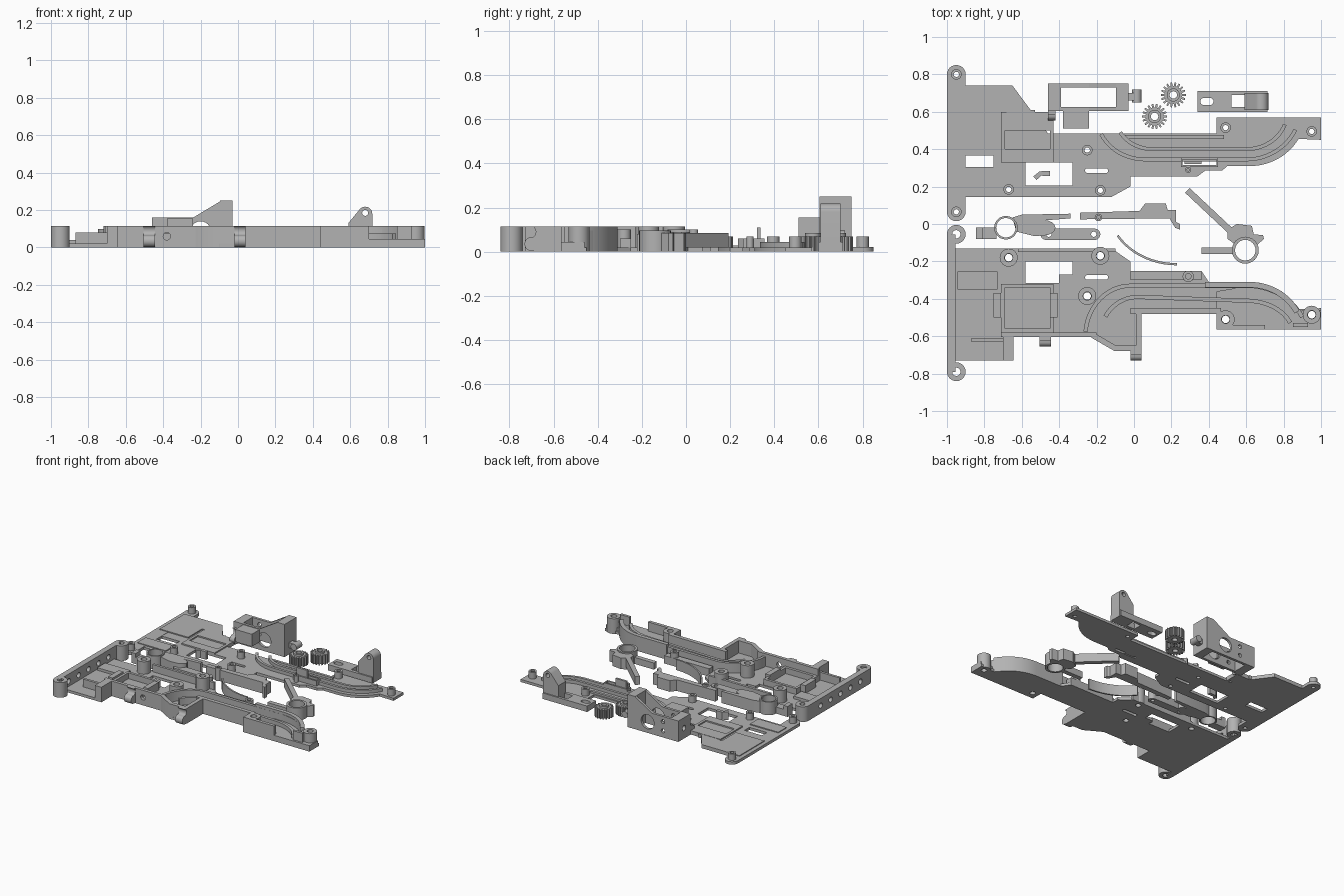
import bpy
import math
from mathutils import Matrix, Vector

if "Cube" in bpy.data.objects:
    bpy.data.objects.remove(bpy.data.objects["Cube"])

metal = bpy.data.materials.new("plain_grey")
metal.use_nodes = True
GREY = (0.45, 0.45, 0.45, 1)
metal.diffuse_color = GREY
metal.node_tree.nodes["Principled BSDF"].inputs["Base Color"].default_value = GREY

# Local frames for profiles drawn in the plan, front and side planes
FRAMES = {
    "Z": Matrix.Identity(4),
    "Y": Matrix.Rotation(math.pi / 2, 4, "X"),
    "X": Matrix(((0, 0, 1, 0), (1, 0, 0, 0), (0, 1, 0, 0), (0, 0, 0, 1))),
}


def prism(name, low, high, outline, holes=(), axis="Z"):
    """Filled profile with holes, extruded from low to high along an axis."""
    curve = bpy.data.curves.new(name, "CURVE")
    curve.dimensions = "2D"
    curve.fill_mode = "BOTH"
    curve.extrude = (high - low) / 2
    for loop in [outline, *holes]:
        spline = curve.splines.new("POLY")
        spline.points.add(len(loop) - 1)
        for point, (u, v) in zip(spline.points, loop):
            point.co = (u, v, 0, 1)
        spline.use_cyclic_u = True
    helper = bpy.data.objects.new(name + "_profile", curve)
    bpy.context.collection.objects.link(helper)
    graph = bpy.context.evaluated_depsgraph_get()
    mesh = bpy.data.meshes.new_from_object(helper.evaluated_get(graph))
    bpy.data.objects.remove(helper)
    mesh.transform(FRAMES[axis])
    shift = Vector((0, 0, 0))
    shift["XYZ".index(axis)] = (low + high) / 2
    mesh.transform(Matrix.Translation(shift))
    finish(mesh)
    part = bpy.data.objects.new(name, mesh)
    bpy.context.collection.objects.link(part)
    return part


def finish(mesh):
    import bmesh
    bm = bmesh.new()
    bm.from_mesh(mesh)
    bmesh.ops.remove_doubles(bm, verts=bm.verts, dist=1e-5)
    bmesh.ops.recalc_face_normals(bm, faces=bm.faces)
    bm.to_mesh(mesh)
    bm.free()
    mesh.materials.clear()
    mesh.materials.append(metal)
    mesh.shade_smooth()
    mesh.set_sharp_from_angle(angle=math.radians(30))


def arc(u, v, ru, rv, start, end, steps=12):
    angles = [math.radians(start + (end - start) * i / steps) for i in range(steps + 1)]
    return [(u + ru * math.cos(a), v + rv * math.sin(a)) for a in angles]


def circle(u, v, r):
    return arc(u, v, r, r, 0, 345, 23)


def rect(left, right, bottom, top):
    return [(left, bottom), (right, bottom), (right, top), (left, top)]


def capsule(left, right, v, r):
    return arc(left, v, r, r, 90, 270) + arc(right, v, r, r, -90, 90)


def flip(points):
    return [(u, -v) for u, v in points]


def box(name, left, right, front, back, low, high):
    return prism(name, low, high, rect(left, right, front, back))


def boss(name, spot, r, bore, low, high):
    return prism(name, low, high, circle(*spot, r), [circle(*spot, bore)])


def wall(name, low, high, path, width):
    """Constant-width wall following an open path."""
    sides = ([], [])
    pts = [Vector(p) for p in path]
    for i, p in enumerate(pts):
        along = (pts[min(i + 1, len(pts) - 1)] - pts[max(i - 1, 0)]).normalized()
        normal = Vector((-along.y, along.x)) * width / 2
        sides[0].append(tuple(p + normal))
        sides[1].append(tuple(p - normal))
    return prism(name, low, high, sides[0] + sides[1][::-1])


FLOOR = 0.02
TALL = 0.115
tip_edge = arc(.62, -.6, .3, .29, 90, 30)
track_outer = arc(-.02, -.6, .24, .27, 175, 90) + arc(.6, -.62, .33, .29, 90, 25)
track_inner = arc(.02, -.6, .2, .21, 150, 90) + arc(.6, -.59, .25, .18, 90, 20)
screws = [(-.67, -.18), (-.18, -.17), (-.25, -.385), (.49, -.51), (.95, -.485)]
corner_posts = [(-.95, -.055), (-.95, -.79)]
slot = capsule(-.25, -.15, -.285, .012)

# Front frame floor
front_outline = [(-.96, -.13), (-.12, -.13), (-.02, -.2), (-.02, -.25), (.36, -.25),
                 (.4, -.31), *tip_edge, (1, -.45), (1, -.565), (.44, -.565), (.44, -.48),
                 (.04, -.48), (.04, -.68), (-.1, -.68), (-.21, -.605), (-.65, -.605),
                 (-.65, -.73), (-.96, -.73)]
window = [(-.58, -.2), (-.33, -.2), (-.33, -.27), (-.4, -.27), (-.4, -.315), (-.58, -.315)]
pin_holes = [circle(u, -.325, .012) for u in (-.89, -.79)]
prism("front_frame_floor", 0, FLOOR, front_outline,
      [window, slot, *pin_holes, *[circle(*s, .02) for s in screws]])

# Front frame side rail with drilled holes and end posts
rail_holes = [circle(v, .06, .02) for v in (-.2, -.32, -.44, -.56, -.68)]
prism("front_side_rail", -1, -.955, rect(-.79, -.055, 0, TALL), rail_holes, "X")
for spot in corner_posts:
    boss("front_corner_post", spot, .05, .022, 0, TALL)
for spot in screws:
    boss("front_screw_boss", spot, .048, .022, 0, TALL)

# Front frame perimeter and track walls
wall("front_tip_wall", 0, TALL, [(.38, -.325), *arc(.62, -.6, .285, .275, 90, 28)], .03)
wall("front_track_outer_wall", 0, .095, track_outer, .022)
wall("front_track_inner_wall", 0, .075, track_inner, .022)
prism("front_tip_floor", 0, .045, [(.44, -.36), *arc(.62, -.6, .28, .27, 90, 30),
                                   (1, -.46), (1, -.565), (.44, -.565)],
      [circle(*s, .02) for s in screws[-2:]])
box("front_tip_fence", .44, .7, -.565, -.54, 0, TALL)
box("front_tip_fence_end", .44, .465, -.565, -.46, 0, TALL)
box("front_tip_stop", .85, .93, -.55, -.53, 0, TALL)
box("front_long_wall", -.02, .465, -.48, -.45, 0, TALL)
box("front_leg_wall", .01, .04, -.68, -.46, 0, TALL)
wall("front_slanted_wall", 0, TALL, [(-.22, -.595), (-.1, -.665), (.04, -.665)], .03)
prism("front_motor_wall", -.605, -.58, rect(-.71, -.2, 0, TALL),
      [circle(-.38, .06, .02)], "Y").location.y = 0
box("front_left_wall", -.7, -.645, -.73, -.6, 0, TALL)
box("front_left_block", -.87, -.7, -.63, -.61, 0, .08)
box("front_pin_pad", -.945, -.73, -.35, -.255, 0, .04)
box("front_rear_wall", -.62, -.1, -.15, -.13, 0, .075)
box("front_guide_block", -.02, .36, -.3, -.25, 0, .06)
boss("front_guide_post", (.29, -.28), .03, .015, 0, .1)

# Motor tray of the front frame
prism("motor_tray", 0, .065, rect(-.71, -.43, -.58, -.32), [rect(-.69, -.45, -.56, -.34)])
for left in (-.75, -.45):
    box("tray_ear", left, left + .04, -.5, -.37, 0, .08)

# Hooked spring clips
hook = arc(0, .035, .026, .03, 270, 90) + arc(.005, .09, .02, .025, -70, 90) 
for left, wide, base in ((-.505, .06, -.63), (-.02, .06, -.705), (-.46, .04, .58)):
    path = [(base + u, v) for u, v in hook]
    prism("spring_clip", left, left + wide, path + [(base + .03, TALL), (base + .03, 0)], axis="X")

# Back frame floor with side strip
back_outline = [(-.975, .74), (-.65, .74), (-.46, .485), (.44, .485), (.44, .57), (1, .57),
                (1, .45), *flip(tip_edge)[::-1], (.5, .31), (.47, .285), (.38, .285),
                (.34, .255), (-.02, .255), (-.02, .2), (-.12, .145), (-.975, .145)]
back_screws = [(-.67, .185), (-.18, .18), (-.25, .395), (.49, .515), (.95, .495)]
prism("back_frame_floor", 0, FLOOR, back_outline,
      [rect(-.92, -.75, .305, .365), rect(-.58, -.33, .205, .33), flip(slot),
       rect(.26, .44, .315, .345), *[circle(*s, .015) for s in back_screws]])
prism("back_side_strip", 0, FLOOR + .002,
      arc(-.95, .8, .05, .05, 0, 180) + arc(-.95, .065, .05, .05, 180, 360),
      [circle(-.95, v, .02) for v in (.065, .8)])
for spot in back_screws + [(-.95, .065), (-.95, .8)]:
    boss("back_screw_post", spot, .028, .014, 0, .07)
boss("back_guide_pin", (.29, .29), .016, .006, 0, .07)

# Back frame raised pads and track ribs
prism("back_step_pad", 0, .028, [(-.97, .74), (-.65, .74), (-.53, .57), (-.53, .61),
                                 (-.73, .61), (-.73, .44), (-.97, .44)])
box("back_lower_pad", -.97, -.73, .17, .27, 0, .028)
prism("back_motor_pad", 0, .03, rect(-.71, -.43, .33, .6), [rect(-.69, -.45, .4, .5)])
back_outer = arc(.06, .58, .26, .235, 205, 270) + arc(.6, .62, .29, .275, 270, 335)
back_inner = arc(.1, .58, .2, .18, 210, 270) + arc(.6, .6, .22, .2, 270, 340)
wall("back_track_outer_rib", 0, .045, back_outer, .02)
wall("back_track_inner_rib", 0, .045, back_inner, .02)
box("back_straight_rib", -.05, .48, .455, .475, 0, .035)
prism("back_pocket", 0, .06, rect(.25, .45, .305, .355), [rect(.26, .44, .315, .345)])
box("back_pocket_latch", .27, .36, .322, .338, 0, .11)
wall("loose_pawl", 0, .06, [(-.53, .245), (-.5, .27), (-.45, .27)], .025)

# Left ring lever with tail and curved arm
boss("left_lever_ring", (-.685, -.02), .063, .052, 0, .1)
box("left_lever_tail", -.845, -.735, -.08, -.02, 0, .05)
box("left_lever_tail_tip", -.845, -.81, -.08, -.02, 0, .08)
prism("left_lever_arm", 0, .09, [(-.65, .035), (-.6, .05), (-.34, .055), (-.34, .03),
                                 (-.47, .02), *arc(-.5, -.02, .08, .045, 60, -60, 6),
                                 (-.53, -.065), (-.63, -.04)])

# Slotted link, slide bar and leaf spring
prism("slotted_link", 0, .06, capsule(-.47, -.21, -.055, .03),
      [circle(u, -.055, .014) for u in (-.455, -.215)])
prism("slide_bar", 0, .085, [(-.29, .025), (-.29, .06), (.03, .07), (.06, .11), (.17, .11),
                             (.18, .075), (.225, .075), (.225, .01), (.245, 0), (.245, -.03),
                             (.22, -.02), (.19, .03)])
boss("slide_pin", (-.19, .035), .02, .01, 0, .1)
wall("leaf_spring", 0, .08, arc(.23, .1, .37, .315, 211, 270, 16), .012)

# Right ring lever with diagonal arm
boss("right_lever_ring", (.595, -.14), .072, .055, 0, .095)
wall("right_lever_arm", FLOOR, .085, [(.285, .18), (.53, -.05)], .035)
prism("right_lever_neck", 0, .085, [(.5, -.03), (.55, 0), (.63, -.01), (.64, -.055),
                                    (.69, -.06), (.695, -.08), (.66, -.11),
                                    *arc(.595, -.14, .06, .06, 30, 150, 8), (.5, -.08)])
box("right_lever_tail", .36, .535, -.16, -.125, 0, .05)

# Gearbox bracket with two profiled cheeks and end walls
cheek = [(-.46, 0), (-.03, 0), (-.03, .25), (-.09, .25), (-.24, .16), (-.46, .16)]
cheek_holes = [circle(-.2, .085, .055), circle(-.33, .12, .015), circle(-.33, .05, .015),
               circle(-.06, .13, .015), circle(-.42, .08, .018)]
for front, back in ((.605, .625), (.73, .75)):
    prism("gearbox_cheek", front, back, cheek, cheek_holes, "Y")
prism("gearbox_end_wall", -.46, -.39, rect(.605, .75, 0, .16), [circle(.68, .08, .02)], "X")
box("gearbox_tall_wall", -.095, -.03, .605, .75, 0, .25)
box("gearbox_side_block", -.38, -.24, .51, .61, .06, .155)
box("gearbox_tab", -.03, .01, .66, .7, .05, .09)
prism("gearbox_roller", .65, .72, circle(.015, .07, .025), axis="Y")

# Small spur gears
for u, v in ((.11, .575), (.21, .69)):
    teeth = []
    for i in range(18):
        for offset, r in ((-.35, .048), (-.2, .067), (.2, .067), (.35, .048)):
            angle = (i + offset) * math.tau / 18
            teeth.append((u + r * math.cos(angle), v + r * math.sin(angle)))
    prism("spur_gear", 0, .07, teeth, [circle(u, v, .02)])
    boss("gear_hub", (u, v), .035, .02, 0, .085)

# Pivot bracket with rounded upright
prism("pivot_base", 0, .045, rect(.34, .715, .6, .71),
      [capsule(.375, .405, .655, .02), rect(.52, .59, .625, .69)])
prism("pivot_upright", .61, .7, [(.59, 0), (.59, .13), *arc(.68, .18, .038, .038, 140, 0), (.718, 0)],
      [circle(.68, .185, .016)], "Y")
